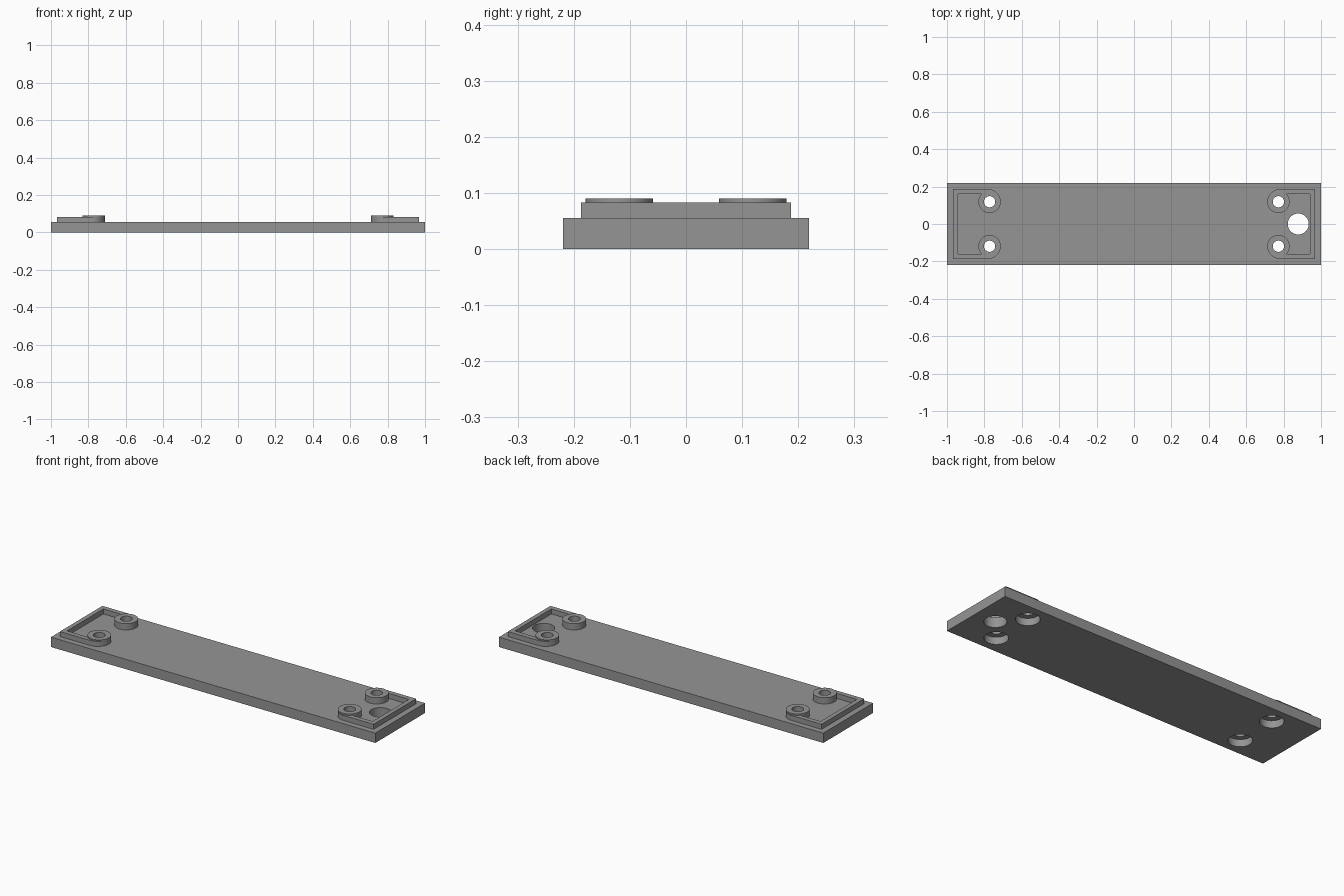
import bpy, bmesh, math

if "Cube" in bpy.data.objects:
    bpy.data.objects.remove(bpy.data.objects["Cube"])

grey = bpy.data.materials.new("mid_grey")
grey.diffuse_color = (0.30, 0.30, 0.30, 1)
grey.use_nodes = True
grey.node_tree.nodes["Principled BSDF"].inputs["Base Color"].default_value = grey.diffuse_color

HALF_Y, THICK = 0.219, 0.055
RIB_TOP, BOSS_TOP = 0.083, 0.09
BX, BY = 0.772, 0.119          # boss centre
R_BOSS, R_SCREW, R_BORE = 0.06, 0.03, 0.06
BORE_DEPTH = 0.04
SEG = 48


def finish(name, bm):
    bmesh.ops.recalc_face_normals(bm, faces=bm.faces)
    me = bpy.data.meshes.new(name)
    bm.to_mesh(me)
    bm.free()
    ob = bpy.data.objects.new(name, me)
    bpy.context.collection.objects.link(ob)
    me.materials.append(grey)
    return ob


def smooth(ob):
    bpy.ops.object.select_all(action='DESELECT')
    ob.select_set(True)
    bpy.context.view_layer.objects.active = ob
    bpy.ops.object.shade_smooth_by_angle(angle=math.radians(30))


def prism(name, pts, z0, z1):
    """Extrude a flat outline from z0 to z1."""
    bm = bmesh.new()
    face = bm.faces.new([bm.verts.new((x, y, z0)) for x, y in pts])
    top = bmesh.ops.extrude_face_region(bm, geom=[face])["geom"]
    bmesh.ops.translate(bm, vec=(0, 0, z1 - z0),
                        verts=[g for g in top if isinstance(g, bmesh.types.BMVert)])
    return finish(name, bm)


def arc(cx, cy, r, a0, a1, n):
    return [(cx + r * math.cos(math.radians(a0 + (a1 - a0) * i / n)),
             cy + r * math.sin(math.radians(a0 + (a1 - a0) * i / n))) for i in range(n + 1)]


def circle(cx, cy, r):
    return arc(cx, cy, r, 0, 360, SEG)[:-1]


def tube(name, cx, cy, r_in, r_out, z0, z1):
    """Ring with a through hole."""
    bm = bmesh.new()
    loops = [[bm.verts.new((x, y, z)) for x, y in circle(cx, cy, r)]
             for r, z in ((r_in, z0), (r_out, z0), (r_out, z1), (r_in, z1))]
    for k in range(4):
        a, b = loops[k], loops[(k + 1) % 4]
        for i in range(SEG):
            j = (i + 1) % SEG
            bm.faces.new((a[i], a[j], b[j], b[i]))
    return finish(name, bm)


# Base plate with screw holes, counterbores underneath and one larger hole
plate = prism("base_plate", [(-1, -HALF_Y), (1, -HALF_Y), (1, HALF_Y), (-1, HALF_Y)], 0, THICK)
cutters = [prism("cable_hole_cutter", circle(0.878, 0, 0.056), -0.1, 0.2)]
corners = [(sx, sy) for sx in (-1, 1) for sy in (-1, 1)]
for sx, sy in corners:
    cutters.append(prism("counterbore_cutter", circle(sx * BX, sy * BY, R_BORE), -0.1, BORE_DEPTH))
    cutters.append(prism("screw_hole_cutter", circle(sx * BX, sy * BY, R_SCREW), -0.1, 0.2))
bpy.context.view_layer.objects.active = plate
for c in cutters:
    mod = plate.modifiers.new("cut", 'BOOLEAN')
    mod.operation, mod.solver, mod.object = 'DIFFERENCE', 'EXACT', c
    bpy.ops.object.modifier_apply(modifier=mod.name)
for c in cutters:
    bpy.data.objects.remove(c, do_unlink=True)
smooth(plate)

# Screw bosses
for sx, sy in corners:
    smooth(tube("screw_boss", sx * BX, sy * BY, R_SCREW, R_BOSS, THICK, BOSS_TOP))

# C-shaped locating ribs, each arm wrapping the outside of a boss
half = [(0.942, 0.0), (0.942, 0.16), (0.815, 0.16)]
half += arc(BX, BY, 0.05, 45, 155, 12)
half += arc(0.782, BY, 0.068, 155, 90, 12)
half += [(0.967, 0.187), (0.967, 0.0)]
lower = [(x, -y) for x, y in reversed(half[1:-1])]
outline = half[1:-1] + lower
for sx in (-1, 1):
    smooth(prism("locating_rib", [(sx * x, y) for x, y in outline], THICK, RIB_TOP))
